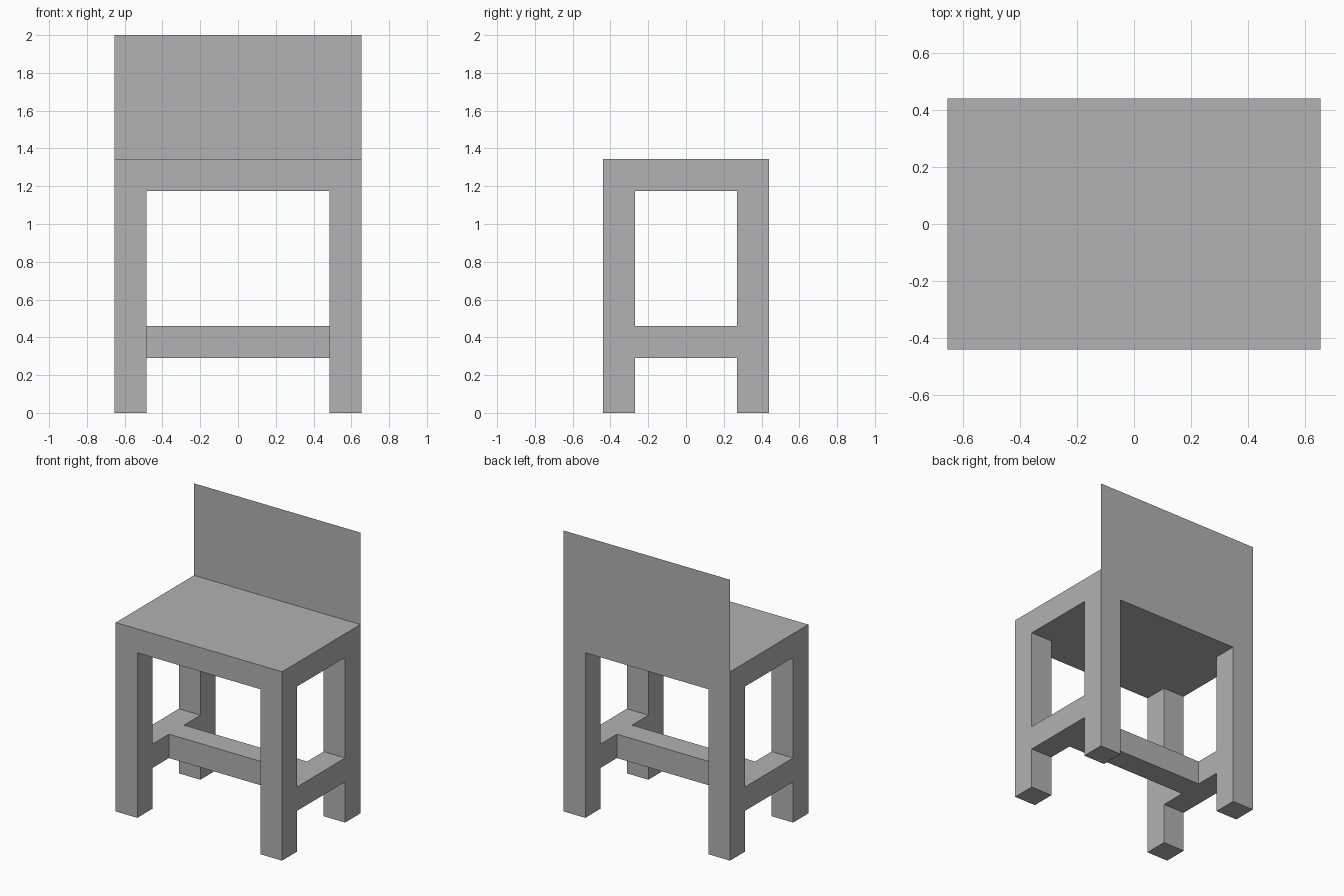
import bpy

if "Cube" in bpy.data.objects:
    bpy.data.objects.remove(bpy.data.objects["Cube"])

W, D = 0.655, 0.44        # half width, half depth
T = 0.17                  # timber thickness
SEAT_TOP, TOP = 1.345, 2.0
SEAT_BOTTOM = SEAT_TOP - T
RAIL_Z0, RAIL_Z1 = 0.29, 0.46

grey = bpy.data.materials.new("plain grey")
grey.diffuse_color = (0.445, 0.445, 0.445, 1)
grey.use_nodes = True
grey.node_tree.nodes["Principled BSDF"].inputs["Base Color"].default_value = grey.diffuse_color


def mesh_object(name, verts, faces):
    me = bpy.data.meshes.new(name)
    me.from_pydata(verts, [], faces)
    me.materials.append(grey)
    ob = bpy.data.objects.new(name, me)
    bpy.context.collection.objects.link(ob)
    return ob


def box(name, x0, x1, y0, y1, z0, z1):
    verts = [(x, y, z) for z in (z0, z1)
             for x, y in ((x0, y0), (x1, y0), (x1, y1), (x0, y1))]
    faces = [(3, 2, 1, 0), (4, 5, 6, 7)]
    faces += [(i, (i + 1) % 4, (i + 1) % 4 + 4, i + 4) for i in range(4)]
    return mesh_object(name, verts, faces)


# seat slab
box("seat", -W, W, -D, D, SEAT_BOTTOM, SEAT_TOP)

# legs and side stretchers
for side, x0 in (("left", -W), ("right", W - T)):
    for end, y0 in (("front", -D), ("back", D - T)):
        box(f"{end}_{side}_leg", x0, x0 + T, y0, y0 + T, 0, SEAT_BOTTOM)
    box(f"{side}_stretcher", x0, x0 + T, -D + T, D - T, RAIL_Z0, RAIL_Z1)

# cross bar joining the side stretchers
box("cross_bar", -W + T, W - T, -T / 2, T / 2, RAIL_Z0, RAIL_Z1)

# paper-thin backrest on the rear edge of the seat
mesh_object("backrest",
            [(-W, D, SEAT_TOP), (W, D, SEAT_TOP), (W, D, TOP), (-W, D, TOP)],
            [(0, 1, 2, 3)])
